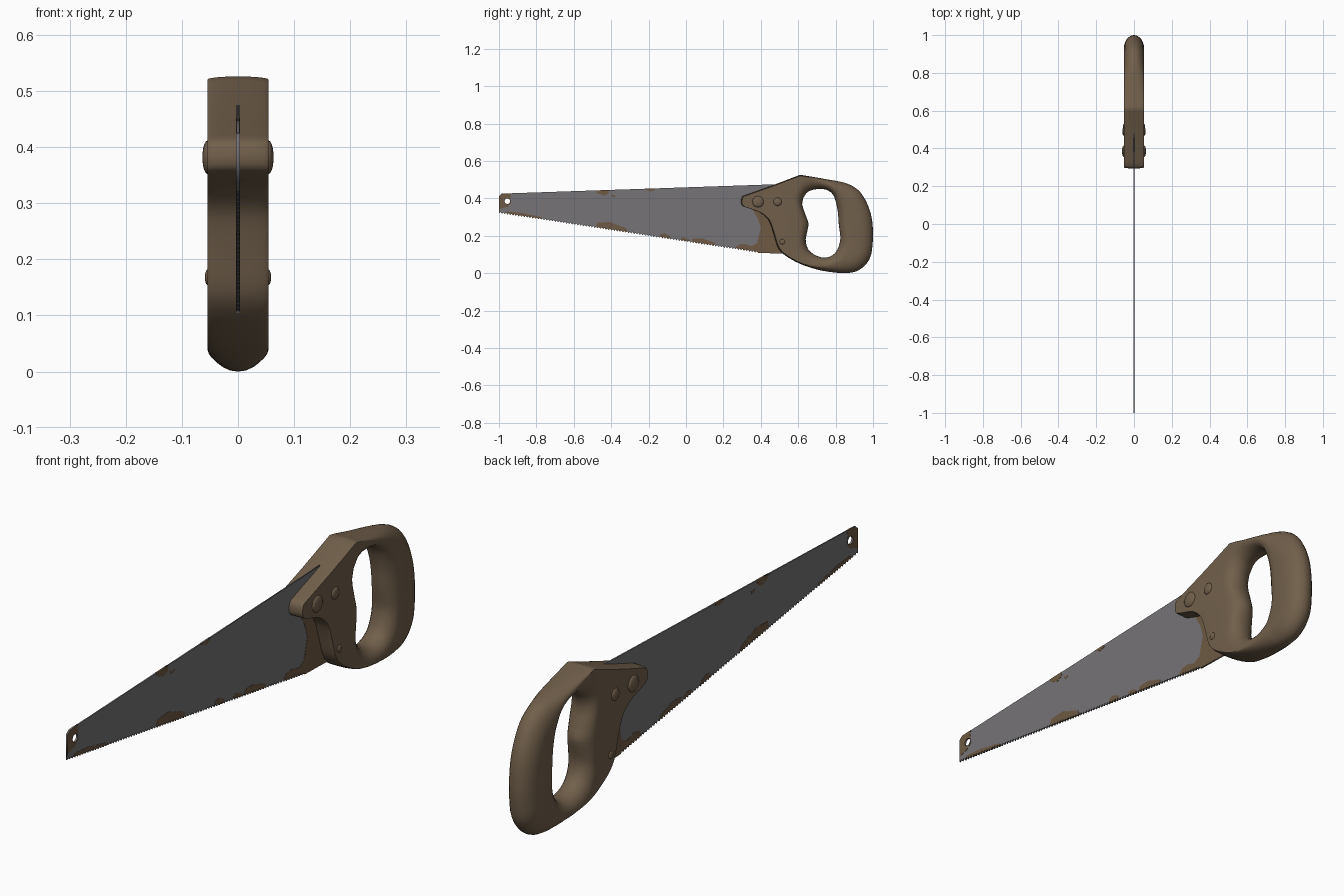
import bpy, bmesh, math
from mathutils import Vector, Matrix

cube = bpy.data.objects.get("Cube")
if cube:
    bpy.data.objects.remove(cube, do_unlink=True)


def material(name, rgb):
    m = bpy.data.materials.new(name)
    m.use_nodes = True
    m.diffuse_color = (*rgb, 1)
    bsdf = m.node_tree.nodes["Principled BSDF"]
    bsdf.inputs["Base Color"].default_value = (*rgb, 1)
    bsdf.inputs["Roughness"].default_value = 0.7
    return m


WOOD = material("brown wood", (0.165, 0.115, 0.07))
STEEL = material("grey steel", (0.18, 0.173, 0.185))
RUST = material("brown rust", (0.155, 0.1, 0.055))


def add(name, mesh, mat, smooth=False):
    mesh.materials.clear()
    mesh.materials.append(mat)
    ob = bpy.data.objects.new(name, mesh)
    bpy.context.collection.objects.link(ob)
    if smooth:
        bpy.ops.object.select_all(action="DESELECT")
        ob.select_set(True)
        bpy.context.view_layer.objects.active = ob
        bpy.ops.object.shade_smooth_by_angle(angle=math.radians(38))
    return ob


def plate(name, loops, half, mat):
    """Flat sheet in the yz plane; loops after the first are holes."""
    curve = bpy.data.curves.new(name, "CURVE")
    curve.dimensions = "2D"
    curve.fill_mode = "BOTH"
    curve.extrude = half
    for loop in loops:
        s = curve.splines.new("POLY")
        s.points.add(len(loop) - 1)
        for p, (y, z) in zip(s.points, loop):
            p.co = (y, z, 0, 1)
        s.use_cyclic_u = True
    tmp = bpy.data.objects.new(name, curve)
    mesh = bpy.data.meshes.new_from_object(tmp)
    bpy.data.objects.remove(tmp)
    mesh.transform(Matrix(((0, 0, 1, 0), (1, 0, 0, 0), (0, 1, 0, 0), (0, 0, 0, 1))))
    return add(name, mesh, mat)


def smooth_loop(pts, corners=(), steps=4):
    """Closed curve through the points, without overshoot."""
    pts = [Vector(p) for p in pts]
    n = len(pts)
    tan = []
    for i, p in enumerate(pts):
        a, b = pts[i - 1], pts[(i + 1) % n]
        size = 0 if i in corners else min((p - a).length, (b - p).length)
        tan.append((b - a).normalized() * size)
    out = []
    for i in range(n):
        j = (i + 1) % n
        for k in range(steps):
            t = k / steps
            h = t * t * (3 - 2 * t)
            out.append(pts[i] * (1 - h) + pts[j] * h
                       + tan[i] * t * (1 - t) ** 2 - tan[j] * t * t * (1 - t))
    return out


# Handle: a ring lofted between the outline and the grip hole
outline = smooth_loop([
    (.294, .385), (.305, .413), (.45, .465), (.61, .526), (.73, .506), (.85, .483),
    (.92, .445), (.965, .38), (.992, .3), (1, .2), (.99, .1), (.96, .045),
    (.91, .01), (.84, 0), (.72, .015), (.61, .05), (.53, .095), (.49, .14),
    (.465, .22), (.44, .285), (.395, .325), (.34, .345), (.302, .36)], corners=(3,))
hole = smooth_loop([
    (.62, .375), (.645, .43), (.7, .45), (.755, .445), (.79, .415), (.81, .34),
    (.817, .26), (.825, .18), (.803, .115), (.76, .085), (.705, .09),
    (.655, .125), (.64, .18), (.655, .26), (.64, .31)])
CENTRE = Vector((.73, .27))
HALF = 0.054


def hole_point(p):
    """Point of the hole edge on the line from its centre to p."""
    d = p - CENTRE
    for a, b in zip(hole, hole[1:] + hole[:1]):
        e, w = b - a, a - CENTRE
        den = d.x * e.y - d.y * e.x
        if abs(den) > 1e-9:
            t = (w.x * e.y - w.y * e.x) / den
            u = (w.x * d.y - w.y * d.x) / den
            if t > 0 and -1e-6 <= u <= 1 + 1e-6:
                return CENTRE + d * t
    return CENTRE


def section(p):
    q = hole_point(p)
    length = (q - p).length
    k = min(max((p.x - .62) / .25, 0), 1)
    r_out = .006 + .07 * k * k * (3 - 2 * k)
    r_in = .06
    f = min(1, .98 * length / (r_out + r_in))
    r_out, r_in = r_out * f, r_in * f
    n = 6
    outer = [i * math.pi / 2 / n for i in range(-n, n + 1)]
    rows = [(r_out * (1 - math.cos(a)), math.sin(a)) for a in outer]
    rows += [(length - r_in * (1 - math.cos(a)), -math.sin(a)) for a in outer]
    direction = (q - p).normalized()
    return [(HALF * x, *(p + direction * d)) for d, x in rows]


bm = bmesh.new()
rings = [[bm.verts.new(c) for c in section(p)] for p in outline]
for r, s in zip(rings, rings[1:] + rings[:1]):
    for i in range(len(r)):
        bm.faces.new((r[i - 1], r[i], s[i], s[i - 1]))
bmesh.ops.recalc_face_normals(bm, faces=bm.faces)
mesh = bpy.data.meshes.new("handle")
bm.to_mesh(mesh)
bm.free()
add("handle", mesh, WOOD, True)

# Domed rivets on both sides
for name, y, z, radius, rise in (("front", .385, .382, .03, .0095),
                                 ("middle", .49, .382, .022, .008),
                                 ("lower", .515, .168, .014, .005)):
    for side, sx in (("left", 1), ("right", -1)):
        bm = bmesh.new()
        bmesh.ops.create_uvsphere(bm, u_segments=20, v_segments=10, radius=1)
        bmesh.ops.scale(bm, vec=(rise, radius, radius), verts=bm.verts)
        bmesh.ops.translate(bm, vec=(sx * HALF, y, z), verts=bm.verts)
        mesh = bpy.data.meshes.new("rivet")
        bm.to_mesh(mesh)
        bm.free()
        add(f"{name}_rivet_{side}", mesh, WOOD, True)

# Blade with saw teeth
TEETH, START, END = 92, -1, .385


def top_z(y):
    return .425 + (y + 1) * .034


def low_z(y):
    return .32 - (y + 1) * .153


def teeth(y0, y1):
    """Toothed edge running from y1 back to y0."""
    step = (END - START) / (2 * TEETH)
    a, b = round((y0 - START) / step), round((y1 - START) / step)
    return [(START + i * step, low_z(START + i * step) + .009 * (i % 2))
            for i in range(b, a - 1, -1)]


tip_hole = [(-.955 + .015 * math.cos(i * math.pi / 8), .385 + .015 * math.sin(i * math.pi / 8))
            for i in range(16)]
tip = [(-1, .412), (-.985, top_z(-.985))]
heel = [(.52, .105)]
plate("blade", [tip + [(.48, top_z(.48)), (.52, .4)] + heel + teeth(START, END), tip_hole],
      .0025, STEEL)

# Rust patches, a hair thicker than the blade
RUST_HALF = .0034
plate("rust_tip", [tip + [(-.935, top_z(-.935)), (-.94, .4), (-.935, .375), (-.955, .355),
                          (-.975, .35), (-1, .34)], tip_hole], RUST_HALF, RUST)
plate("rust_heel", [[(.35, .35), (.385, .29), (.4, .24), (.39, .2), (.38, .16), (.35, .145),
                     (.31, .157), (.28, .152), (.265, low_z(.265) + .012), (.3, low_z(.3) + .01),
                     (.33, low_z(.33))][:9] + teeth(.265, END)[::-1] + heel + [(.52, .35)]],
      RUST_HALF, RUST)

SHAPE = ((.05, .6), (.25, .8), (.45, 1), (.6, .75), (.8, .6), (.95, .4))
for i, (y0, y1, h) in enumerate(((-.97, -.76, .012), (-.48, -.31, .036), (-.14, -.08, .02),
                                 (-.03, .02, .014), (.03, .16, .024))):
    upper = [(y0 + (y1 - y0) * t, low_z(y0 + (y1 - y0) * t) + .009 + h * s) for t, s in SHAPE]
    plate(f"rust_tooth_edge_{i}", [upper + teeth(y0, y1)], RUST_HALF, RUST)
for i, (y0, y1, h) in enumerate(((-.48, -.41, .03), (-.22, -.165, .016))):
    lower = [(y1 - (y1 - y0) * t, top_z(y1 - (y1 - y0) * t) - h * s) for t, s in SHAPE]
    plate(f"rust_back_edge_{i}", [[(y0, top_z(y0)), (y1, top_z(y1))] + lower], RUST_HALF, RUST)
plate("rust_spot", [[(-.4, .418), (-.375, .416), (-.38, .406), (-.395, .408)]], RUST_HALF, RUST)
